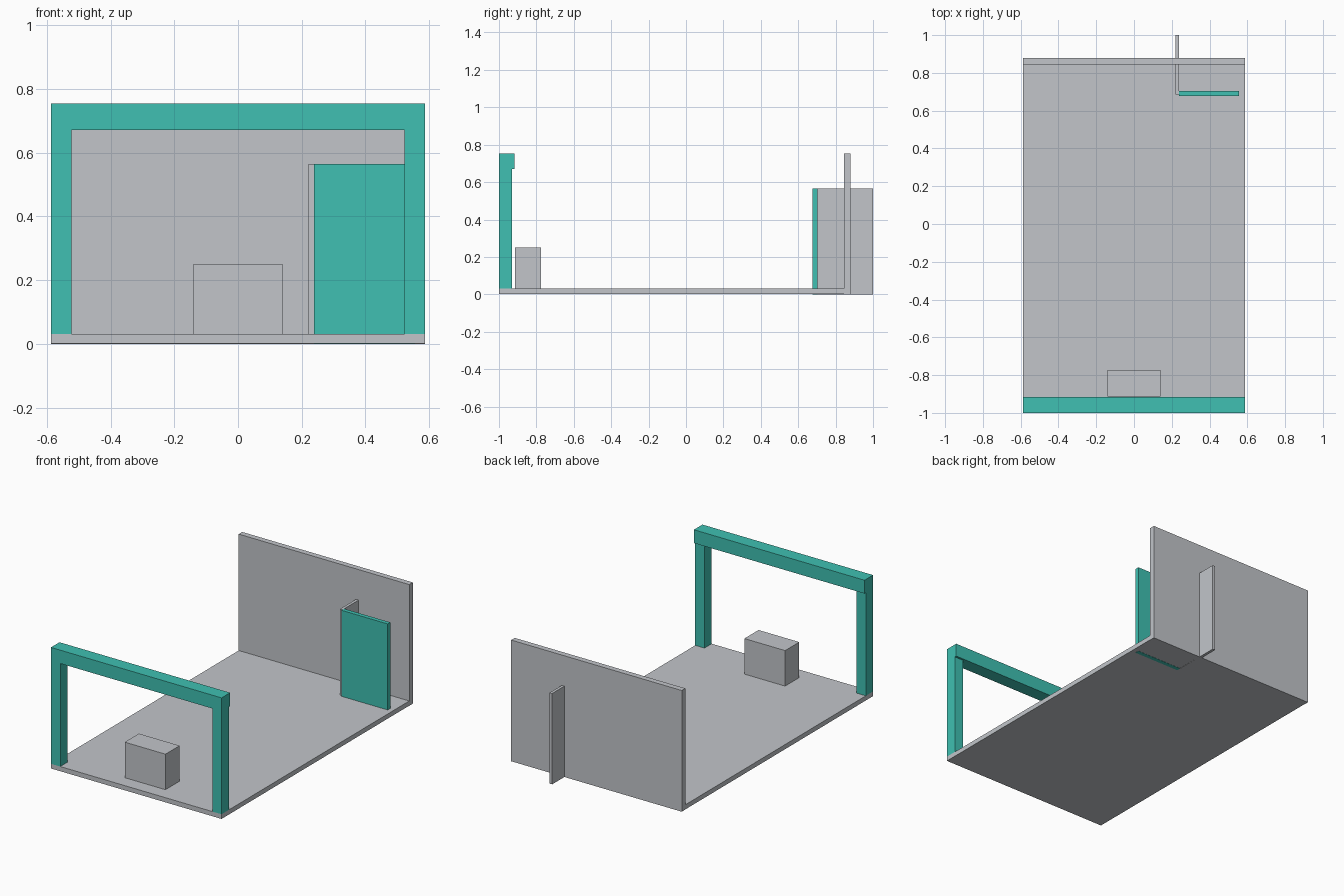
import bpy
import bmesh

cube = bpy.data.objects.get("Cube")
if cube:
    bpy.data.objects.remove(cube, do_unlink=True)


def material(name, rgb):
    mat = bpy.data.materials.new(name)
    mat.use_nodes = True
    color = (*rgb, 1.0)
    mat.diffuse_color = color
    bsdf = next(n for n in mat.node_tree.nodes if n.type == "BSDF_PRINCIPLED")
    bsdf.inputs["Base Color"].default_value = color
    return mat


grey = material("light grey", (0.54, 0.56, 0.59))
teal = material("teal", (0.05, 0.53, 0.445))


def box(name, x, y, z, mat):
    """Box between the given (low, high) limits on each axis."""
    bm = bmesh.new()
    bmesh.ops.create_cube(bm, size=1)
    for v in bm.verts:
        v.co = [lim[0] if c < 0 else lim[1] for c, lim in zip(v.co, (x, y, z))]
    mesh = bpy.data.meshes.new(name)
    bm.to_mesh(mesh)
    bm.free()
    mesh.materials.append(mat)
    obj = bpy.data.objects.new(name, mesh)
    bpy.context.collection.objects.link(obj)
    return obj


HALF = 0.587
FLOOR = 0.03
TOP = 0.754

# Floor slab and back wall
box("floor", (-HALF, HALF), (-1, 0.845), (0.001, FLOOR), grey)
box("back_wall", (-HALF, HALF), (0.845, 0.88), (0, TOP), grey)

# Front gateway: two posts and a deeper lintel
for side, limits in (("right", (-HALF, -0.523)), ("left", (0.523, HALF))):
    box(side + "_post", limits, (-1, -0.929), (FLOOR, 0.671), teal)
box("lintel", (-HALF, HALF), (-1, -0.916), (0.671, TOP), teal)

# Low block behind the gateway
box("block", (-0.14, 0.14), (-0.913, -0.774), (FLOOR, 0.251), grey)

# Fin through the back wall with a panel across its front end
box("fin", (0.221, 0.239), (0.686, 1), (0, 0.565), grey)
box("panel", (0.239, 0.556), (0.677, 0.703), (0, 0.565), teal)
